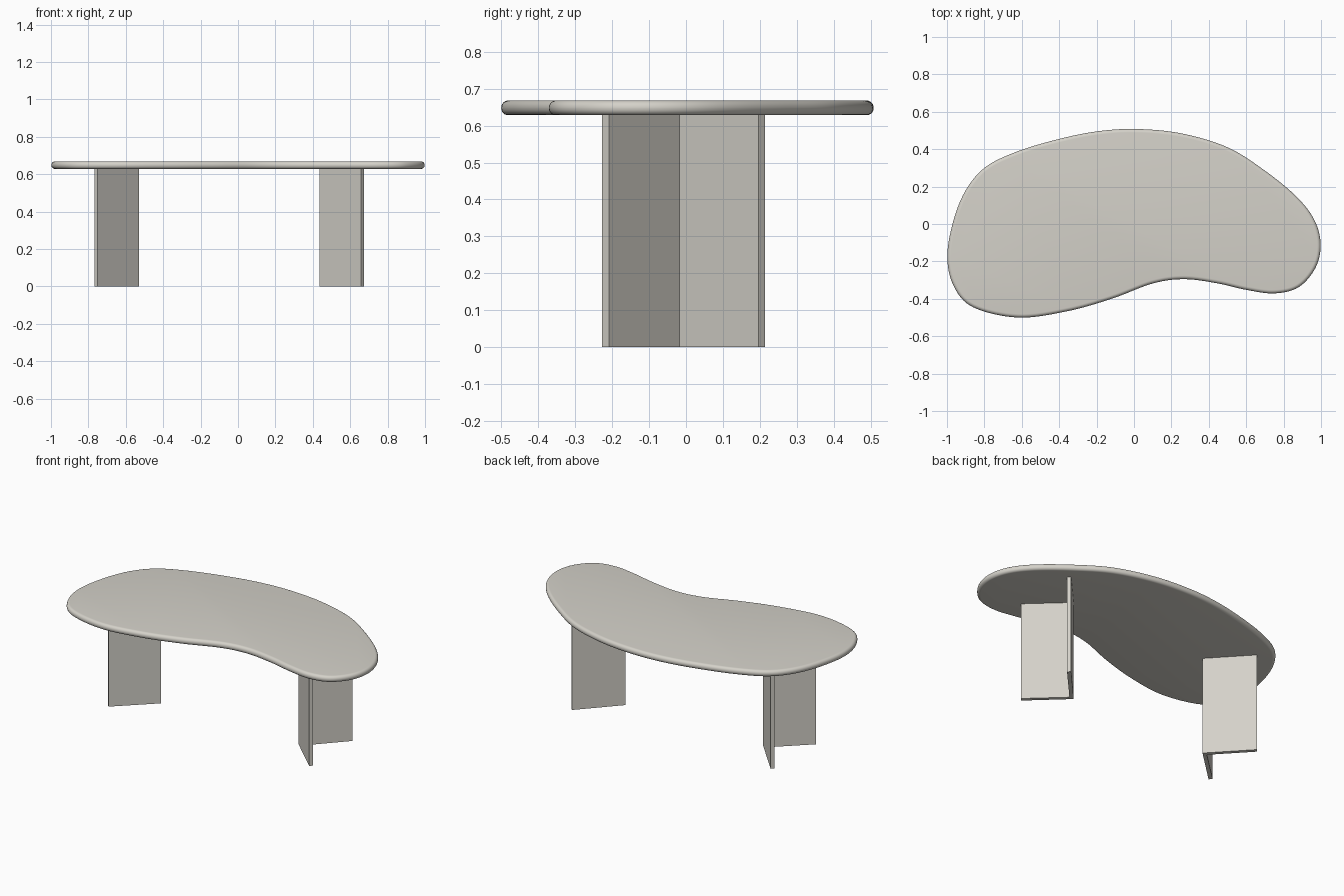
import bpy, bmesh, math
from mathutils import Vector

if "Cube" in bpy.data.objects:
    bpy.data.objects.remove(bpy.data.objects["Cube"])

stone = bpy.data.materials.new("warm light grey")
stone.diffuse_color = (0.66, 0.64, 0.585, 1)
stone.use_nodes = True
stone.node_tree.nodes["Principled BSDF"].inputs["Base Color"].default_value = stone.diffuse_color


def make_object(name, bm):
    bmesh.ops.recalc_face_normals(bm, faces=bm.faces)
    mesh = bpy.data.meshes.new(name)
    bm.to_mesh(mesh)
    bm.free()
    mesh.materials.append(stone)
    obj = bpy.data.objects.new(name, mesh)
    bpy.context.collection.objects.link(obj)
    return obj


def smooth_loop(pts, steps):
    """Closed Catmull-Rom curve through the points."""
    out, n = [], len(pts)
    for i in range(n):
        a, b, c, d = (Vector(pts[(i + k) % n]) for k in (-1, 0, 1, 2))
        for s in range(steps):
            t = s / steps
            out.append(0.5 * (2 * b + (c - a) * t + (2 * a - 5 * b + 4 * c - d) * t * t
                              + (3 * b - a - 3 * c + d) * t ** 3))
    return out


# Tabletop: kidney outline, counter-clockwise, with a rounded rim
OUTLINE = [(0, 0.508), (-0.22, 0.492), (-0.45, 0.442), (-0.65, 0.378), (-0.8, 0.3),
           (-0.9, 0.18), (-0.965, 0.02), (-0.998, -0.17), (-0.965, -0.33), (-0.86, -0.445),
           (-0.62, -0.5), (-0.36, -0.467), (-0.12, -0.4), (0.1, -0.318), (0.27, -0.295),
           (0.45, -0.318), (0.6, -0.352), (0.75, -0.371), (0.88, -0.338), (0.97, -0.235),
           (0.998, -0.11), (0.965, 0.02), (0.87, 0.145), (0.7, 0.285), (0.5, 0.41), (0.25, 0.485)]
BOTTOM, TOP, RIM = 0.628, 0.668, 0.019

loop = smooth_loop(OUTLINE, 8)
n = len(loop)
inward = []
for i in range(n):
    t = (loop[(i + 1) % n] - loop[i - 1]).normalized()
    inward.append(Vector((-t.y, t.x)))

profile = []  # (inset, height) from the underside round to the top
for k in range(7):
    a = math.pi / 2 * k / 6
    profile.append((RIM * (1 - math.sin(a)), BOTTOM + RIM * (1 - math.cos(a))))
profile += [(inset, BOTTOM + TOP - z) for inset, z in reversed(profile)]

bm = bmesh.new()
rings = []
for inset, z in profile:
    rings.append([bm.verts.new((*(p + w * inset), z)) for p, w in zip(loop, inward)])
for r0, r1 in zip(rings, rings[1:]):
    for i in range(n):
        j = (i + 1) % n
        bm.faces.new((r0[i], r0[j], r1[j], r1[i]))
bm.faces.new(rings[-1])
bm.faces.new(rings[0][::-1])
tabletop = make_object("tabletop", bm)
bpy.context.view_layer.objects.active = tabletop
tabletop.select_set(True)
bpy.ops.object.shade_smooth_by_angle(angle=math.radians(35))

# Legs: folded V-shaped panels, points facing the middle of the table
SECTION = [(0.437, -0.018), (0.658, -0.227), (0.674, -0.209),
           (0.469, -0.0176), (0.667, 0.196), (0.651, 0.2135)]


def leg(name, side, shift):
    bm = bmesh.new()
    low, high = ([bm.verts.new((side * (x + shift), y, z)) for x, y in SECTION]
                 for z in (0, BOTTOM + 0.002))
    bm.faces.new(low)
    bm.faces.new(high)
    for i in range(len(low)):
        j = (i + 1) % len(low)
        bm.faces.new((low[i], low[j], high[j], high[i]))
    make_object(name, bm)


leg("right_leg", 1, 0)
leg("left_leg", -1, 0.092)
